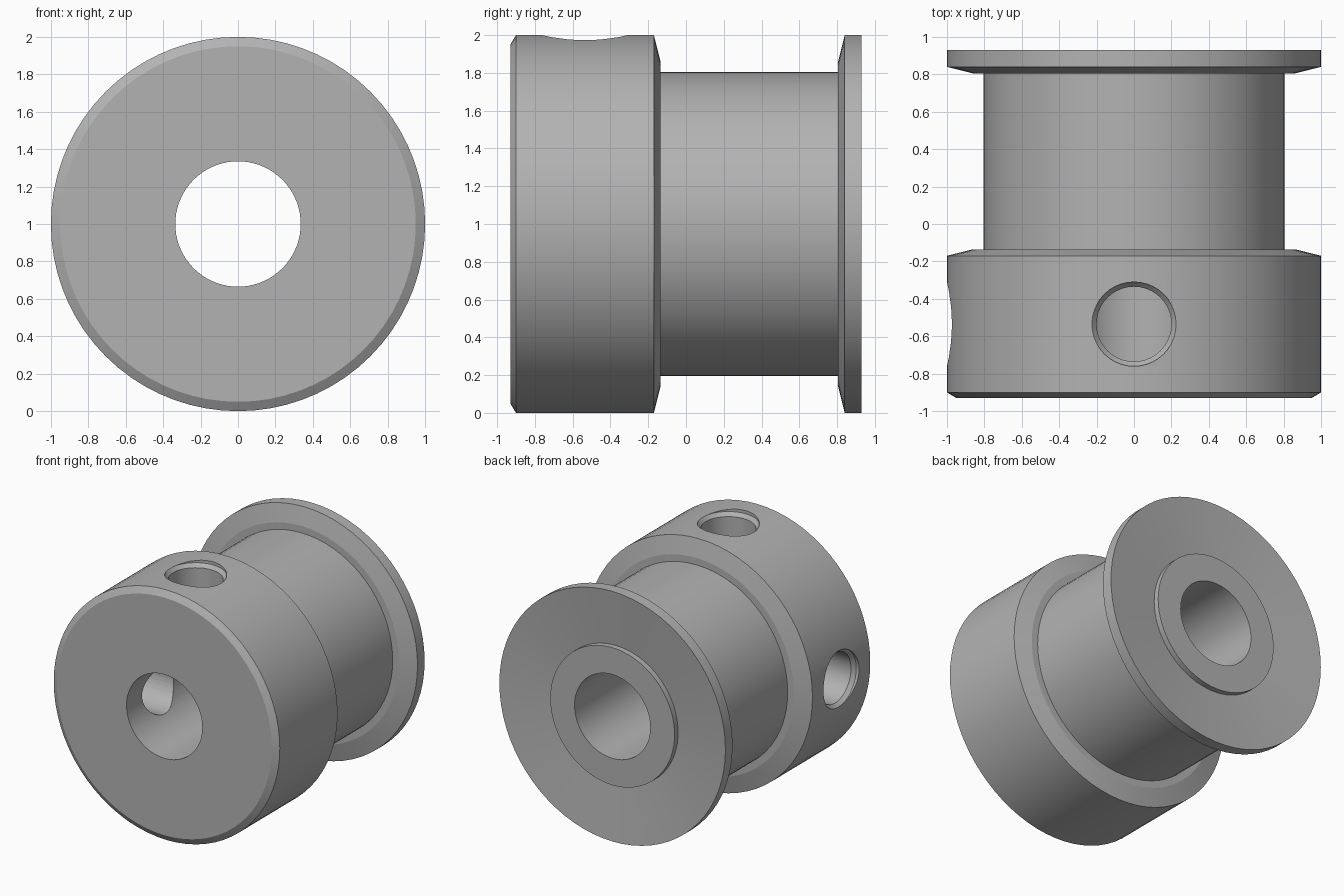
import bpy, bmesh, math
from mathutils import Matrix, Vector

cube = bpy.data.objects.get("Cube")
if cube:
    bpy.data.objects.remove(cube)

grey = bpy.data.materials.new("plain_grey")
grey.use_nodes = True
colour = (0.45, 0.45, 0.45, 1)
grey.diffuse_color = colour
grey.node_tree.nodes["Principled BSDF"].inputs["Base Color"].default_value = colour


def lathe(name, profile, matrix, steps, closed=False):
    """Spin (radius, height) points around local z, then place with matrix."""
    bm = bmesh.new()
    verts = [bm.verts.new((r, 0, h)) for r, h in profile]
    pairs = list(zip(verts, verts[1:]))
    if closed:
        pairs.append((verts[-1], verts[0]))
    edges = [bm.edges.new(p) for p in pairs]
    bmesh.ops.spin(bm, geom=verts + edges, cent=(0, 0, 0), axis=(0, 0, 1),
                   angle=math.tau, steps=steps, use_merge=True)
    bmesh.ops.remove_doubles(bm, verts=bm.verts, dist=1e-4)
    bmesh.ops.recalc_face_normals(bm, faces=bm.faces)
    bm.transform(matrix)
    mesh = bpy.data.meshes.new(name)
    bm.to_mesh(mesh)
    bm.free()
    obj = bpy.data.objects.new(name, mesh)
    bpy.context.collection.objects.link(obj)
    mesh.materials.append(grey)
    return obj


# Hub, drum and dished flange with its boss, as one turned solid along y
BORE, DRUM, BOSS = 0.335, 0.805, 0.55
profile = [
    (BORE, -0.93), (0.95, -0.93), (1, -0.9), (1, -0.17), (0.86, -0.135),
    (DRUM, -0.135), (DRUM, 0.805), (0.86, 0.805), (1, 0.84), (1, 0.93),
    (BOSS, 0.885), (BOSS, 0.93), (BORE, 0.93),
]
along_y = Matrix.Translation((0, 0, 1)) @ Matrix.Rotation(-math.pi / 2, 4, "X")
pulley = lathe("pulley", profile, along_y, 72, closed=True)

# Set screw holes: one on top, one on the right side, with countersunk mouths
hole = [(0, 0.1), (0.2, 0.1), (0.2, 0.945), (0.225, 0.974), (0.225, 1.2), (0, 1.2)]
centre = Matrix.Translation((0, -0.535, 1))
bpy.context.view_layer.objects.active = pulley
pulley.select_set(True)
for side, angle in (("top", 0), ("side", -math.pi / 2)):
    cutter = lathe(side + "_hole_cutter", hole, centre @ Matrix.Rotation(angle, 4, "Y"), 40)
    cutter.hide_render = True
    cut = pulley.modifiers.new(side + "_hole", "BOOLEAN")
    cut.operation = "DIFFERENCE"
    cut.solver = "EXACT"
    cut.object = cutter
    bpy.ops.object.modifier_apply(modifier=cut.name)
    bpy.data.objects.remove(cutter)

bpy.ops.object.shade_smooth_by_angle(angle=math.radians(12))
